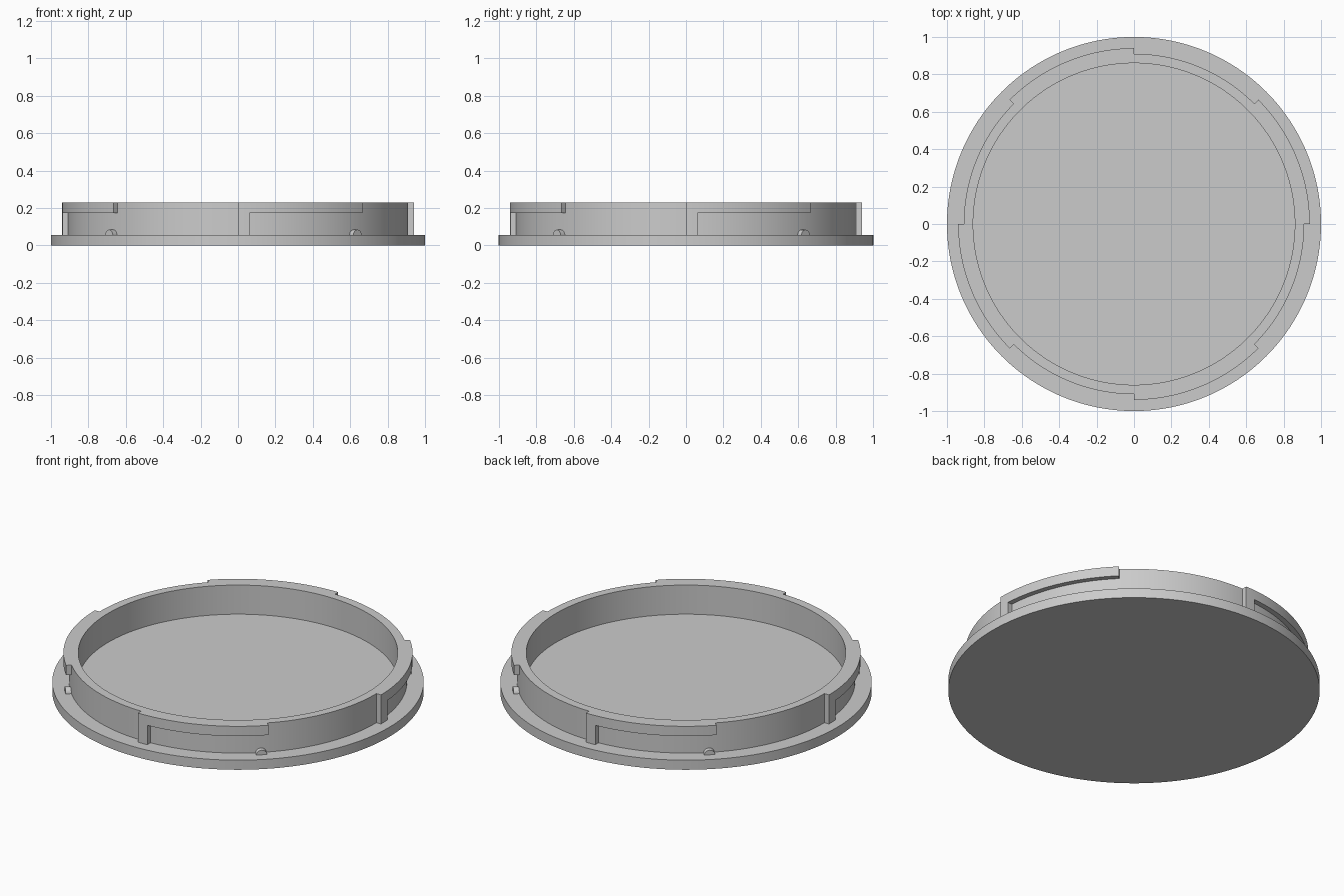
import bpy, bmesh, math
from mathutils import Matrix, Vector

cube = bpy.data.objects.get("Cube")
if cube:
    bpy.data.objects.remove(cube, do_unlink=True)

SEGMENTS = 192
STEP = math.tau / SEGMENTS
FLANGE_Z, BAR_Z, TOP_Z = 0.057, 0.172, 0.23
INNER_R, WALL_R, TAB_R = 0.86, 0.91, 0.94

grey = bpy.data.materials.new("plain_grey")
grey.use_nodes = True
colour = (0.6, 0.6, 0.6, 1)
grey.diffuse_color = colour
grey.node_tree.nodes["Principled BSDF"].inputs["Base Color"].default_value = colour


def finish(bm, name):
    bmesh.ops.remove_doubles(bm, verts=bm.verts[:], dist=1e-5)
    bmesh.ops.recalc_face_normals(bm, faces=bm.faces[:])
    mesh = bpy.data.meshes.new(name)
    bm.to_mesh(mesh)
    bm.free()
    mesh.materials.append(grey)
    obj = bpy.data.objects.new(name, mesh)
    bpy.context.collection.objects.link(obj)
    bpy.ops.object.select_all(action='DESELECT')
    obj.select_set(True)
    bpy.context.view_layer.objects.active = obj
    bpy.ops.object.shade_smooth_by_angle(angle=math.radians(30))


def on_circle(radius, angle, z):
    return Vector((radius * math.cos(angle), radius * math.sin(angle), z))


# Cap body: flat disc with a raised ring wall, turned from one profile
bm = bmesh.new()
profile = [(0, 0), (1, 0), (1, FLANGE_Z), (WALL_R, FLANGE_Z), (WALL_R, TOP_Z),
           (INNER_R, TOP_Z), (INNER_R, FLANGE_Z), (0, FLANGE_Z)]
verts = [bm.verts.new((r, 0, z)) for r, z in profile]
edges = [bm.edges.new(pair) for pair in zip(verts, verts[1:])]
bmesh.ops.spin(bm, geom=verts + edges, cent=(0, 0, 0), axis=(0, 0, 1),
               angle=math.tau, steps=SEGMENTS, use_merge=True)
finish(bm, "cap_body")


# Bayonet tab: L-shaped strip with a full-height stop at its start
def add_tab(start, name):
    bm = bmesh.new()
    length, stop = SEGMENTS // 8, 2
    for i in range(length):
        rows = [(BAR_Z, TOP_Z)] + ([(FLANGE_Z, BAR_Z)] if i < stop else [])
        a, b = start + i * STEP, start + (i + 1) * STEP
        for low, high in rows:
            bm.faces.new([bm.verts.new(on_circle(WALL_R, ang, z))
                          for ang, z in ((a, low), (b, low), (b, high), (a, high))])
    bmesh.ops.remove_doubles(bm, verts=bm.verts[:], dist=1e-5)
    outer = bmesh.ops.extrude_face_region(bm, geom=bm.faces[:], use_keep_orig=True)
    grow = TAB_R / WALL_R
    bmesh.ops.scale(bm, vec=(grow, grow, 1),
                    verts=[v for v in outer["geom"] if isinstance(v, bmesh.types.BMVert)])
    finish(bm, name)


# Click bump: small radial half-cylinder on the flange near the tab end
def add_bump(angle, name):
    bm = bmesh.new()
    depth = TAB_R - WALL_R + 0.02
    place = (Matrix.Translation(on_circle(TAB_R - depth / 2, angle, FLANGE_Z - 0.003))
             @ Matrix.Rotation(angle, 4, 'Z') @ Matrix.Rotation(math.pi / 2, 4, 'Y'))
    bmesh.ops.create_cone(bm, cap_ends=True, segments=32, radius1=0.03, radius2=0.03,
                          depth=depth, matrix=place)
    finish(bm, name)


for n, side in enumerate(("left", "back", "right", "front")):
    start = n * math.pi / 2
    add_tab(start, f"{side}_bayonet_tab")
    add_bump(start + math.radians(42.8), f"{side}_click_bump")
